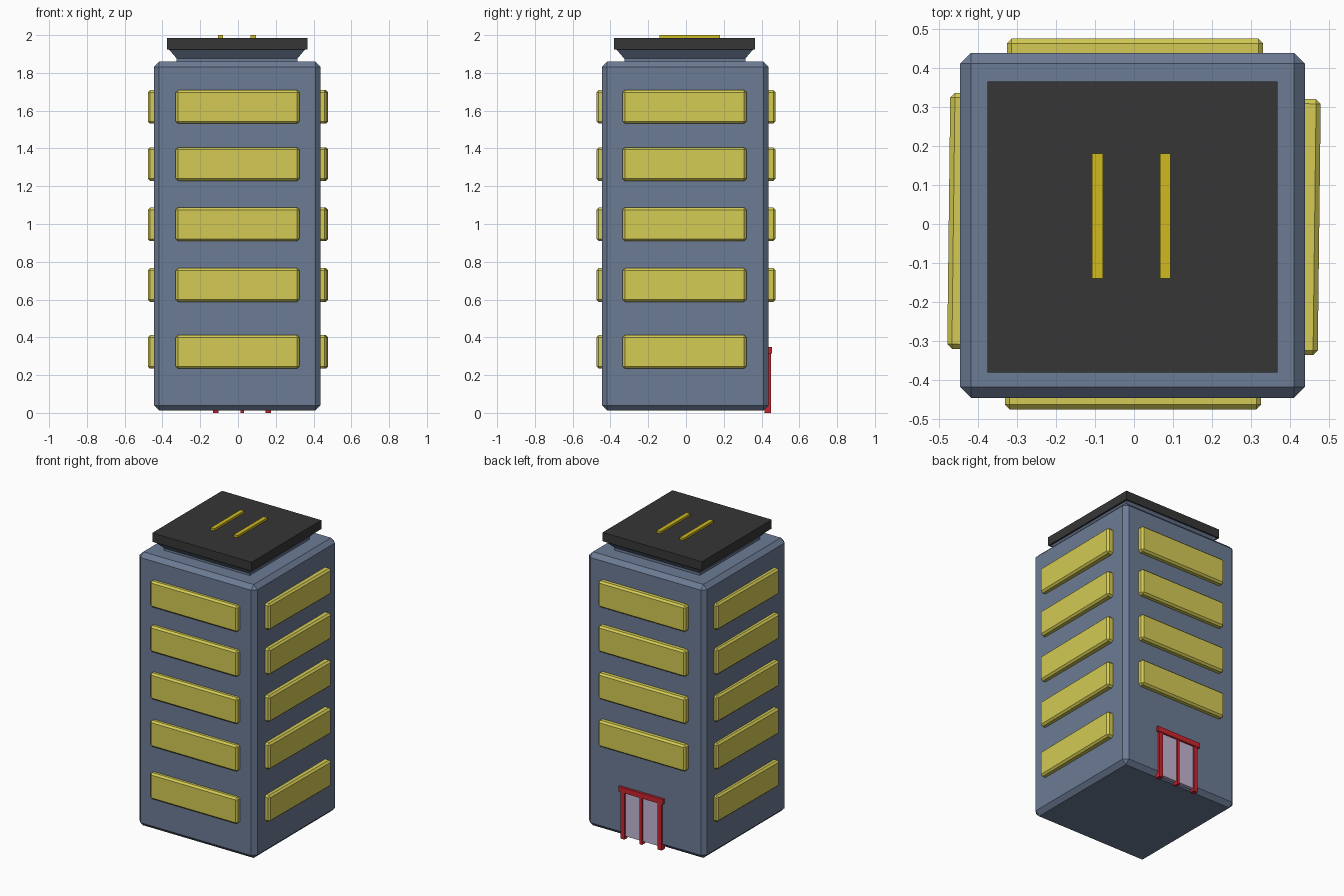
import bpy, bmesh
from math import pi
from mathutils import Matrix, Vector

cube = bpy.data.objects.get("Cube")
if cube:
    bpy.data.objects.remove(cube, do_unlink=True)


def material(name, rgb):
    m = bpy.data.materials.new(name)
    m.use_nodes = True
    m.diffuse_color = (*rgb, 1)
    m.node_tree.nodes["Principled BSDF"].inputs["Base Color"].default_value = (*rgb, 1)
    return m


WALL = material("slate blue", (0.15, 0.2, 0.3))
WINDOW = material("window yellow", (0.66, 0.6, 0.09))
PAD = material("charcoal", (0.037, 0.037, 0.037))
STRIPE = material("marking yellow", (0.62, 0.49, 0.014))
FRAME = material("door red", (0.6, 0.018, 0.028))
GLASS = material("door glass", (0.55, 0.47, 0.66))


def box(name, low, high, mat, bevel=0, taper=1, turn=None):
    """Flat-shaded box between two corners; taper scales its bottom face."""
    low, high = Vector(low), Vector(high)
    mid = (low + high) / 2
    bm = bmesh.new()
    bmesh.ops.create_cube(bm, size=1)
    for v in bm.verts:
        if v.co.z < 0:
            v.co.x *= taper
            v.co.y *= taper
        v.co = Vector(c * s for c, s in zip(v.co, high - low))
    if bevel:
        bmesh.ops.bevel(bm, geom=bm.edges[:], offset=bevel, segments=1, affect='EDGES')
    bmesh.ops.translate(bm, verts=bm.verts, vec=mid)
    if turn:
        bmesh.ops.transform(bm, matrix=turn, verts=bm.verts)
    mesh = bpy.data.meshes.new(name)
    bm.to_mesh(mesh)
    bm.free()
    mesh.materials.append(mat)
    obj = bpy.data.objects.new(name, mesh)
    bpy.context.collection.objects.link(obj)
    return obj


# Tower with chamfered edges
box("tower", (-0.445, -0.445, 0.012), (0.437, 0.438, 1.86), WALL, 0.028)

# Rows of raised windows, the lowest row giving way to the door at the back
rows = [0.323, 0.677, 0.998, 1.317, 1.62]
for i, side in enumerate(["front", "left", "back", "right"]):
    skew = -0.012 if i % 2 else 0
    turn = Matrix.Rotation(i * pi / 2 + skew, 4, 'Z')
    for j, z in enumerate(rows):
        if side == "back" and j == 0:
            continue
        box(f"{side}_window_{j + 1}", (-0.33, -0.474, z - 0.089),
            (0.325, -0.4, z + 0.089), WINDOW, 0.012, turn=turn)

# Entrance: glass, three posts and a lintel
box("door_glass", (-0.12, 0.41, 0.02), (0.165, 0.441, 0.32), GLASS)
for name, x, w in [("right", -0.117, 0.03), ("middle", 0.022, 0.018), ("left", 0.16, 0.03)]:
    box(f"{name}_door_post", (x - w / 2, 0.415, 0), (x + w / 2, 0.45, 0.32), FRAME)
box("door_lintel", (-0.145, 0.415, 0.315), (0.188, 0.454, 0.35), FRAME)

# Roof platform: neck, flared support and landing pad
box("pad_neck", (-0.325, -0.325, 1.85), (0.315, 0.315, 1.88), WALL)
box("pad_support", (-0.367, -0.37, 1.875), (0.357, 0.357, 1.926), WALL, taper=0.88)
box("landing_pad", (-0.375, -0.38, 1.925), (0.367, 0.365, 1.985), PAD)

# Raised guide stripes on the pad
for name, x in [("right", -0.093), ("left", 0.08)]:
    box(f"{name}_pad_stripe", (x - 0.014, -0.14, 1.984), (x + 0.014, 0.18, 2), STRIPE)
